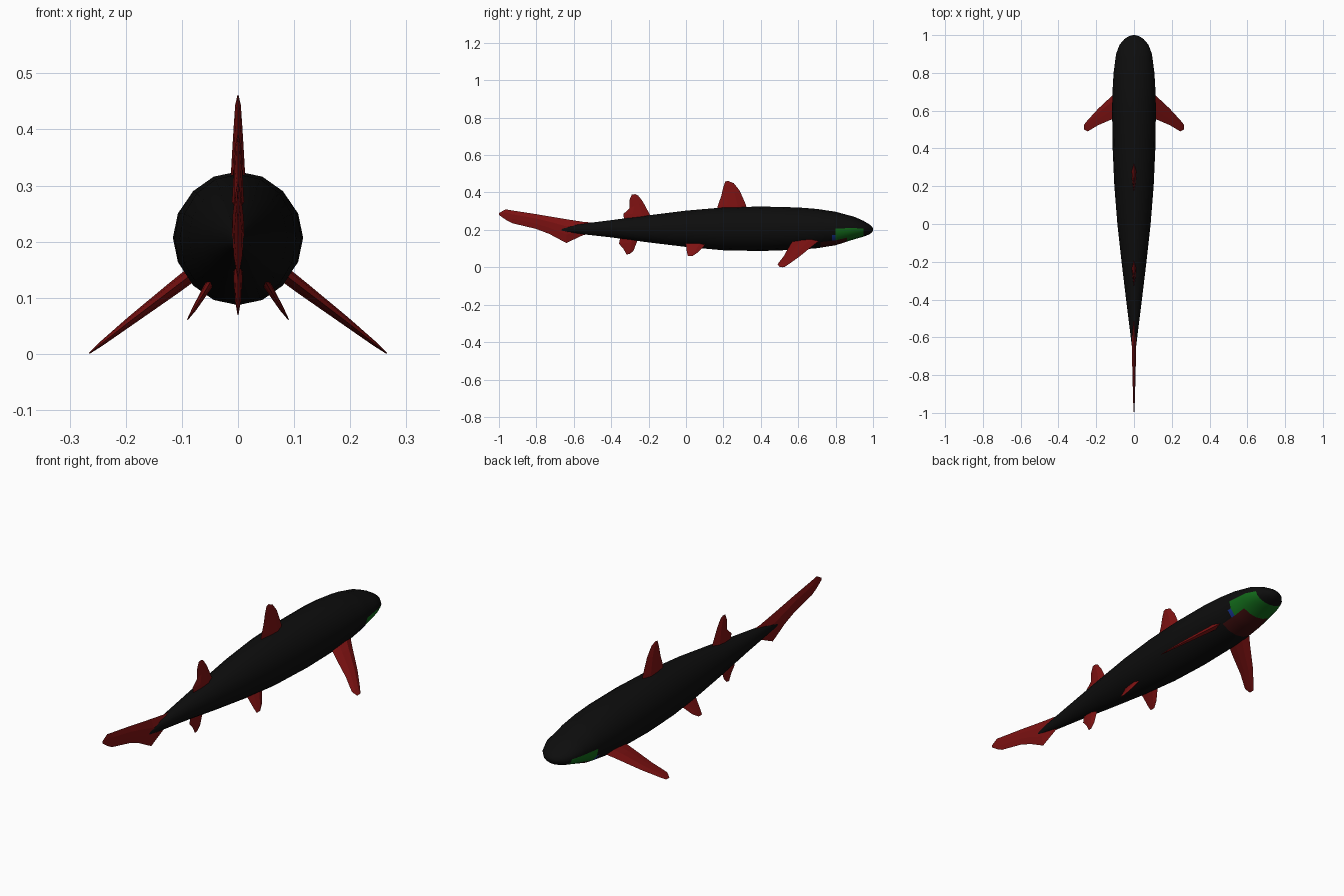
import bpy, bmesh, math
from mathutils import Vector

cube = bpy.data.objects.get("Cube")
if cube:
    bpy.data.objects.remove(cube, do_unlink=True)


def material(name, rgb):
    m = bpy.data.materials.new(name)
    m.use_nodes = True
    m.diffuse_color = (*rgb, 1)
    m.node_tree.nodes["Principled BSDF"].inputs["Base Color"].default_value = (*rgb, 1)
    return m


BLACK = material("body_black", (.004, .004, .004))
RED = material("fin_red", (.21, .006, .006))
GREEN = material("jaw_green", (.006, .14, .01))
DARK = material("mouth_dark_red", (.045, .004, .004))
BLUE = material("jaw_blue", (.008, .03, .25))


def loft(name, rings, mats, smooth=False, paint=None):
    """Skin closed rings of points and cap both ends."""
    bm = bmesh.new()
    rows = [[bm.verts.new(p) for p in ring] for ring in rings]
    n = len(rows[0])
    for a, b in zip(rows, rows[1:]):
        for i in range(n):
            j = (i + 1) % n
            bm.faces.new((a[i], a[j], b[j], b[i]))
    bm.faces.new(rows[0])
    bm.faces.new(rows[-1])
    bmesh.ops.recalc_face_normals(bm, faces=bm.faces)
    for f in bm.faces:
        f.smooth = smooth
        if paint:
            f.material_index = paint(f.calc_center_median(), f.normal)
    me = bpy.data.meshes.new(name)
    bm.to_mesh(me)
    bm.free()
    for m in mats:
        me.materials.append(m)
    ob = bpy.data.objects.new(name, me)
    bpy.context.collection.objects.link(ob)
    return ob


# Body: y, half width, top z, bottom z
stations = [
    (1.0, .006, .208, .196), (.995, .026, .217, .186), (.98, .05, .23, .176),
    (.95, .076, .248, .164), (.9, .095, .27, .15), (.8, .108, .297, .118),
    (.7, .114, .312, .102), (.6, .116, .32, .094), (.4, .113, .325, .087),
    (.2, .104, .32, .091), (0, .088, .303, .109), (-.2, .066, .278, .133),
    (-.4, .042, .252, .16), (-.6, .017, .227, .182), (-.66, .01, .216, .188),
    (-.7, .002, .203, .197)]
body_rings = []
for k, a in enumerate(stations):
    b = stations[min(k + 1, len(stations) - 1)]
    steps = max(1, round((a[0] - b[0]) / .02)) if .7 < a[0] < .97 else 1
    for s in range(steps):
        y, w, top, bot = (p + (q - p) * s / steps for p, q in zip(a, b))
        mid, h = (top + bot) / 2, (top - bot) / 2
        ring = []
        for i in range(16):
            t = math.tau * i / 16
            ring.append((w * math.cos(t), y, mid + h * math.sin(t)))
        body_rings.append(ring)


def paint_head(c, n):
    if .72 < c.y < .87 and abs(c.x) < .075 and n.z < -.3:
        return 2
    if .78 < c.y < .84 and c.z < .16:
        return 3
    if .81 < c.y < .965 and c.z < .2:
        return 1
    return 0


loft("body", body_rings, [BLACK, GREEN, DARK, BLUE], True, paint_head)


def fin(name, sections, normal):
    """Each section: leading point, trailing point, half thickness."""
    n = Vector(normal).normalized()
    rings = []
    for lead, trail, t in sections:
        a, b = Vector(lead), Vector(trail)
        p, q = a.lerp(b, .3), a.lerp(b, .65)
        rings.append([a, p + n * t, q + n * t * .7, b, q - n * t * .7, p - n * t])
    return loft(name, rings, [RED])


def upright(name, rows):
    """Centre-line fin from rows of lead y, lead z, trail y, trail z, thickness."""
    fin(name, [((0, a, b), (0, c, d), t) for a, b, c, d, t in rows], (1, 0, 0))


# Centre-line fins
upright("front_dorsal_fin", [
    (.33, .29, .165, .29, .013), (.32, .335, .17, .33, .012), (.287, .41, .188, .38, .008),
    (.255, .45, .2, .43, .005), (.225, .462, .21, .458, .001)])
upright("rear_dorsal_fin", [
    (-.18, .25, -.33, .25, .012), (-.195, .285, -.335, .285, .01), (-.23, .35, -.302, .315, .007),
    (-.255, .383, -.302, .36, .004), (-.27, .391, -.29, .389, .001)])
upright("anal_fin", [
    (-.25, .17, -.35, .17, .009), (-.262, .137, -.358, .125, .008),
    (-.28, .09, -.335, .1, .005), (-.3, .071, -.318, .069, .001)])
upright("tail_fin", [
    (-.45, .235, -.45, .19, .006), (-.55, .243, -.55, .172, .01), (-.64, .257, -.64, .13, .011),
    (-.73, .272, -.73, .178, .01), (-.8, .284, -.8, .205, .008), (-.93, .304, -.93, .236, .005),
    (-.965, .31, -.965, .255, .003), (-1, .29, -1, .28, .001)])

# Paired fins: rows of x, z, lead y, trail y, thickness
pectoral = [(.085, .14, .71, .57, .013), (.115, .117, .68, .555, .012), (.19, .06, .61, .523, .008),
            (.245, .017, .55, .49, .004), (.265, .001, .525, .5, .001)]
pelvic = [(.045, .135, .12, -.005, .008), (.055, .118, .1, 0, .007),
          (.078, .08, .065, .005, .004), (.09, .061, .035, .01, .001)]
for side, sx in (("left", 1), ("right", -1)):
    for name, rows, normal in (("pectoral_fin", pectoral, (.62, 0, .78)),
                               ("pelvic_fin", pelvic, (.85, 0, .52))):
        fin(f"{side}_{name}",
            [((sx * x, a, z), (sx * x, b, z), t) for x, z, a, b, t in rows],
            (sx * normal[0], 0, normal[2]))
